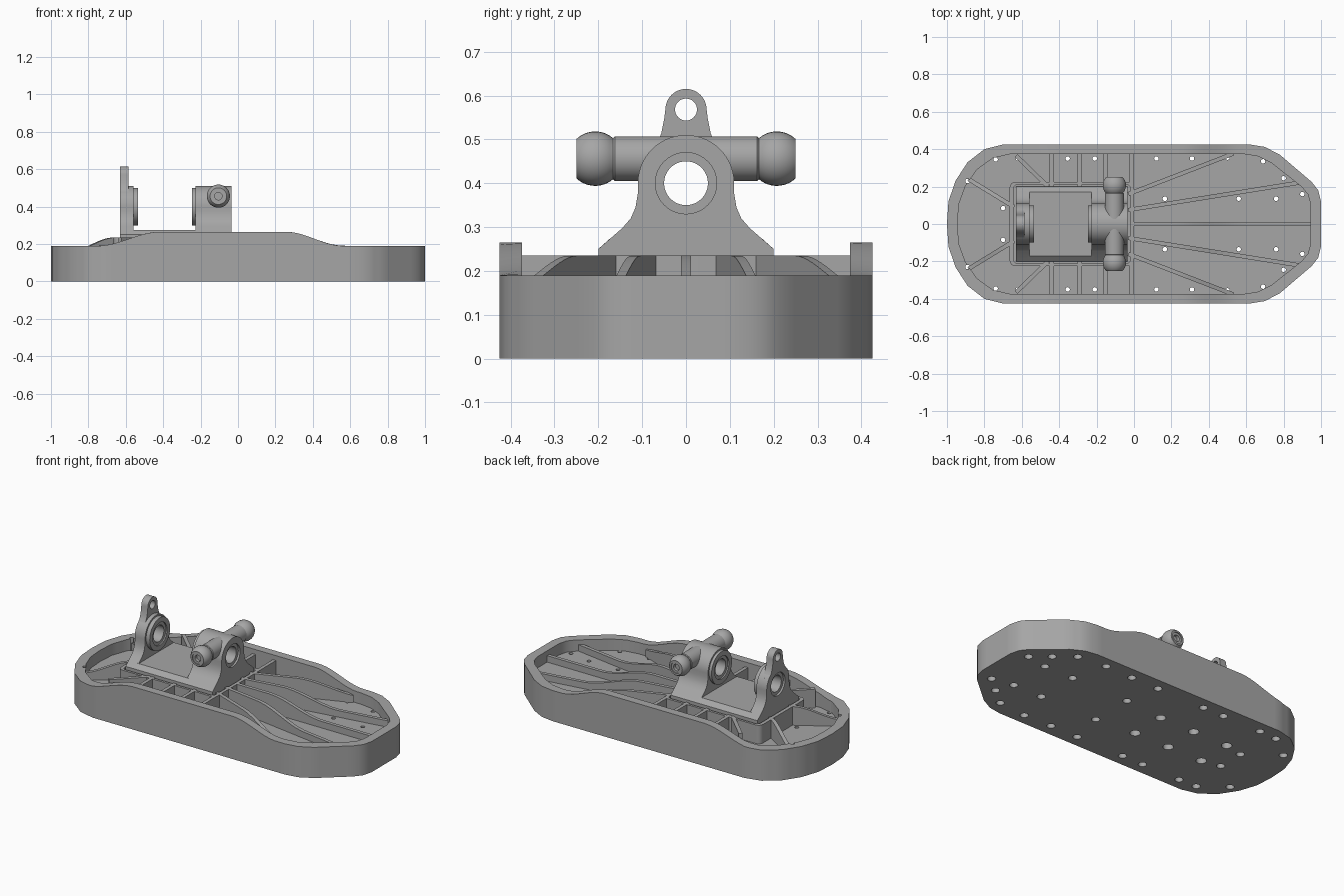
import bpy, bmesh, math
from mathutils import Vector

cube = bpy.data.objects.get("Cube")
if cube:
    bpy.data.objects.remove(cube)

grey = bpy.data.materials.new("machined grey")
grey.use_nodes = True
COLOR = (0.38, 0.38, 0.38, 1)
grey.diffuse_color = COLOR
grey.node_tree.nodes["Principled BSDF"].inputs["Base Color"].default_value = COLOR

FLOOR = 0.12


def finish(name, bm, angle=30):
    bmesh.ops.recalc_face_normals(bm, faces=bm.faces[:])
    mesh = bpy.data.meshes.new(name)
    bm.to_mesh(mesh)
    bm.free()
    mesh.materials.append(grey)
    ob = bpy.data.objects.new(name, mesh)
    bpy.context.collection.objects.link(ob)
    smooth(ob, angle)
    return ob


def smooth(ob, angle=30):
    bpy.ops.object.select_all(action='DESELECT')
    ob.select_set(True)
    bpy.context.view_layer.objects.active = ob
    bpy.ops.object.shade_smooth_by_angle(angle=math.radians(angle))


def bridge(bm, a, b):
    n = len(a)
    for i in range(n):
        j = (i + 1) % n
        bm.faces.new((a[i], a[j], b[j], b[i]))


def prism(bm, pts, x0, x1):
    """Extrude a (y, z) profile along x."""
    a, b = [[bm.verts.new((x, y, z)) for y, z in pts] for x in (x0, x1)]
    bridge(bm, a, b)
    bm.faces.new(a)
    bm.faces.new(b)


def rod(bm, start, end, r, n=32):
    """Closed cylinder between two points."""
    start, end = Vector(start), Vector(end)
    d = end - start
    rot = d.to_track_quat('Z', 'Y').to_matrix().to_4x4()
    rot.translation = (start + end) / 2
    bmesh.ops.create_cone(bm, cap_ends=True, segments=n, radius1=r, radius2=r,
                          depth=d.length, matrix=rot)


def cut(ob, bm):
    """Subtract a bmesh from an object and keep the result."""
    cutter = finish("cutter", bm)
    cutter.hide_render = True
    mod = ob.modifiers.new("cut", 'BOOLEAN')
    mod.operation = 'DIFFERENCE'
    mod.solver = 'EXACT'
    mod.object = cutter
    bpy.context.view_layer.update()
    dg = bpy.context.evaluated_depsgraph_get()
    mesh = bpy.data.meshes.new_from_object(ob.evaluated_get(dg))
    ob.modifiers.clear()
    ob.data = mesh
    bpy.data.objects.remove(cutter)
    smooth(ob)


def ease(x, a, b):
    t = min(max((x - a) / (b - a), 0), 1)
    return t * t * (3 - 2 * t)


def rim_z(x):
    return 0.19 + 0.075 * (ease(x, -0.75, -0.42) - ease(x, 0.26, 0.56))


def rib_z(x):
    return 0.16 + 0.075 * (ease(x, -0.9, -0.66) - ease(x, 0.22, 0.58))


# Foot shell: outer wall, sloping rim and sunken floor
half = [(-1, 0), (-0.992, 0.12), (-0.955, 0.23), (-0.89, 0.33), (-0.8, 0.4), (-0.7, 0.425),
        (0.62, 0.425), (0.7, 0.412), (0.78, 0.37), (0.95, 0.225), (0.985, 0.18), (1, 0.12)]
corners = half + [(x, -y) for x, y in reversed(half[1:])]
outline = []
for i, p in enumerate(corners):
    p, q = Vector(p), Vector(corners[(i + 1) % len(corners)])
    steps = max(1, round((q - p).length / 0.035))
    outline += [p.lerp(q, k / steps) for k in range(steps)]
bm = bmesh.new()
inner = [(x * 0.944, y * 0.88) for x, y in outline]
loops = [[bm.verts.new((x, y, 0)) for x, y in outline],
         [bm.verts.new((x, y, rim_z(x))) for x, y in outline],
         [bm.verts.new((x, y, rim_z(x))) for x, y in inner],
         [bm.verts.new((x, y, FLOOR)) for x, y in inner]]
for a, b in zip(loops, loops[1:]):
    bridge(bm, a, b)
bm.faces.new(loops[0])
bm.faces.new(loops[-1])
foot = finish("foot_shell", bm)

# Screw holes through the floor, with wide heads below
holes = [(-0.89, 0.23), (-0.74, 0.345), (-0.62, 0.35), (-0.355, 0.35), (-0.21, 0.35),
         (0.12, 0.35), (0.31, 0.35), (0.5, 0.355), (0.69, 0.335), (0.8, 0.245),
         (0.9, 0.16), (0.165, 0.135), (0.56, 0.135), (0.76, 0.135), (-0.7, 0.085)]
bm = bmesh.new()
bores = bmesh.new()
for s in (1, -1):
    for x, y in holes:
        rod(bm, (x, y * s, 0.02), (x, y * s, 0.2), 0.012, 16)
        rod(bores, (x, y * s, -0.05), (x, y * s, 0.03), 0.024, 20)
    for x in (-0.58, -0.34, -0.1):
        rod(bores, (x, 0.11 * s, -0.05), (x, 0.11 * s, 0.1), 0.03, 20)
cut(foot, bores)
cut(foot, bm)


# Stiffening ribs
def rib(bm, p, q, w=0.022, n=20):
    p, q = Vector(p), Vector(q)
    d = (q - p).normalized()
    side = Vector((-d.y, d.x)) * w / 2
    prev = None
    for k in range(n + 1):
        c = p.lerp(q, k / n)
        l, r = c + side, c - side
        z = rib_z(c.x)
        ring = [bm.verts.new(v) for v in ((l.x, l.y, 0.1), (l.x, l.y, z),
                                          (r.x, r.y, z), (r.x, r.y, 0.1))]
        if prev:
            bridge(bm, prev, ring)
        else:
            bm.faces.new(ring)
        prev = ring
    bm.faces.new(prev)


bm = bmesh.new()
rib(bm, (-0.02, 0), (0.95, 0))
for s in (1, -1):
    rib(bm, (-0.03, 0.075 * s), (0.89, 0.222 * s))
    rib(bm, (-0.03, 0.16 * s), (0.53, 0.376 * s))
    rib(bm, (-0.64, 0.09 * s), (-0.885, 0.24 * s))
    rib(bm, (-0.46, 0.2 * s), (-0.63, 0.365 * s))
    for x in (-0.44, -0.29, -0.152, -0.012):
        rib(bm, (x, 0.2 * s), (x, 0.38 * s), n=1)
finish("ribs", bm)

# Ankle plinth with a shallow groove around the bracket
bm = bmesh.new()


def rounded(x0, x1, w, z, r):
    ring = []
    for cx, cy, a0 in ((x1 - r, w - r, 0), (x0 + r, w - r, 90),
                       (x0 + r, r - w, 180), (x1 - r, r - w, 270)):
        for k in range(5):
            a = math.radians(a0 + k * 22.5)
            ring.append(bm.verts.new((cx + r * math.cos(a), cy + r * math.sin(a), z)))
    return ring


rings = [rounded(-0.665, 0, 0.225, 0.1, 0.03), rounded(-0.665, 0, 0.225, 0.235, 0.03),
         rounded(-0.643, -0.02, 0.21, 0.235, 0.02), rounded(-0.643, -0.02, 0.21, 0.222, 0.02)]
for a, b in zip(rings, rings[1:]):
    bridge(bm, a, b)
bm.faces.new(rings[0])
bm.faces.new(rings[-1])
finish("ankle_plinth", bm)


# Bracket profiles
def arc(cz, r, a0, a1, n):
    return [(r * math.cos(math.radians(a0 + (a1 - a0) * k / n)),
             cz + r * math.sin(math.radians(a0 + (a1 - a0) * k / n))) for k in range(n + 1)]


def mirrored(right):
    return right + [(-y, z) for y, z in reversed(right) if y > 0.001]


flank = [(0.2, 0.21), (0.2, 0.25), (0.145, 0.298), (0.126, 0.32), (0.115, 0.345), (0.11, 0.375)]
yoke = mirrored(flank + arc(0.4, 0.11, 0, 90, 14))
ear = mirrored([(0.09, 0.4), (0.09, 0.463), (0.066, 0.49), (0.056, 0.515), (0.05, 0.545)]
               + arc(0.568, 0.047, 0, 90, 10))
saddle = mirrored([(0.2, 0.21), (0.2, 0.25), (0.172, 0.275)])

bm = bmesh.new()
prism(bm, saddle, -0.57, -0.21)
finish("bracket_base", bm)


def bearing_cut(ob, face, depth):
    """Bore along x plus a shallow seat on the outer face."""
    bm = bmesh.new()
    rod(bm, (-0.8, 0, 0.4), (0.2, 0, 0.4), 0.05, 40)
    cut(ob, bm)
    bm = bmesh.new()
    rod(bm, (face - depth, 0, 0.4), (face + depth, 0, 0.4), 0.07, 40)
    cut(ob, bm)


# Toe side yoke block
bm = bmesh.new()
prism(bm, yoke, -0.228, -0.035)
block = finish("yoke_block", bm)
bearing_cut(block, -0.035, 0.012)

# Heel side lug
bm = bmesh.new()
prism(bm, yoke, -0.63, -0.56)
lug = finish("heel_lug", bm)
bearing_cut(lug, -0.63, 0.012)

# Ear above the lug with a pin hole
bm = bmesh.new()
prism(bm, ear, -0.63, -0.585)
tab = finish("lug_ear", bm)
bm = bmesh.new()
rod(bm, (-0.7, 0, 0.568), (-0.5, 0, 0.568), 0.025)
cut(tab, bm)
bm = bmesh.new()
rod(bm, (-0.7, 0, 0.4), (-0.5, 0, 0.4), 0.08, 40)
cut(tab, bm)

# Bearing collars facing each other
for name, x0, x1, face in (("heel_collar", -0.565, -0.535, -0.535),
                           ("toe_collar", -0.245, -0.22, -0.245)):
    bm = bmesh.new()
    rod(bm, (x0, 0, 0.4), (x1, 0, 0.4), 0.1, 40)
    bearing_cut(finish(name, bm), face, 0.008)

# Crossbar with socketed ball ends, lathed around the y axis
ball = [(0.062 * math.sin(math.radians(a)), 0.207 - 0.062 * math.cos(math.radians(a)))
        for a in range(50, 136, 7)]
side = [(0.045, 0.08), (0.051, 0.085), (0.051, 0.162), (0.047, 0.166)] + ball
side += [(0.044, 0.25), (0.034, 0.25), (0.034, 0.244), (0.02, 0.244), (0.02, 0.225)]
for name, s in (("left_ball_arm", 1), ("right_ball_arm", -1)):
    bm = bmesh.new()
    prev = first = None
    for r, y in side:
        ring = [bm.verts.new((-0.105 + r * math.cos(k * math.tau / 32), y * s,
                              0.456 + r * math.sin(k * math.tau / 32))) for k in range(32)]
        if prev:
            bridge(bm, prev, ring)
        else:
            first = ring
        prev = ring
    bm.faces.new(first)
    bm.faces.new(prev)
    finish(name, bm)

# Crossbar saddle over the yoke, clear of the bearing bore
bm = bmesh.new()
rod(bm, (-0.105, -0.09, 0.456), (-0.105, 0.09, 0.456), 0.051)
bar = finish("crossbar", bm)
bm = bmesh.new()
rod(bm, (-0.3, 0, 0.4), (0.1, 0, 0.4), 0.06, 40)
cut(bar, bm)
